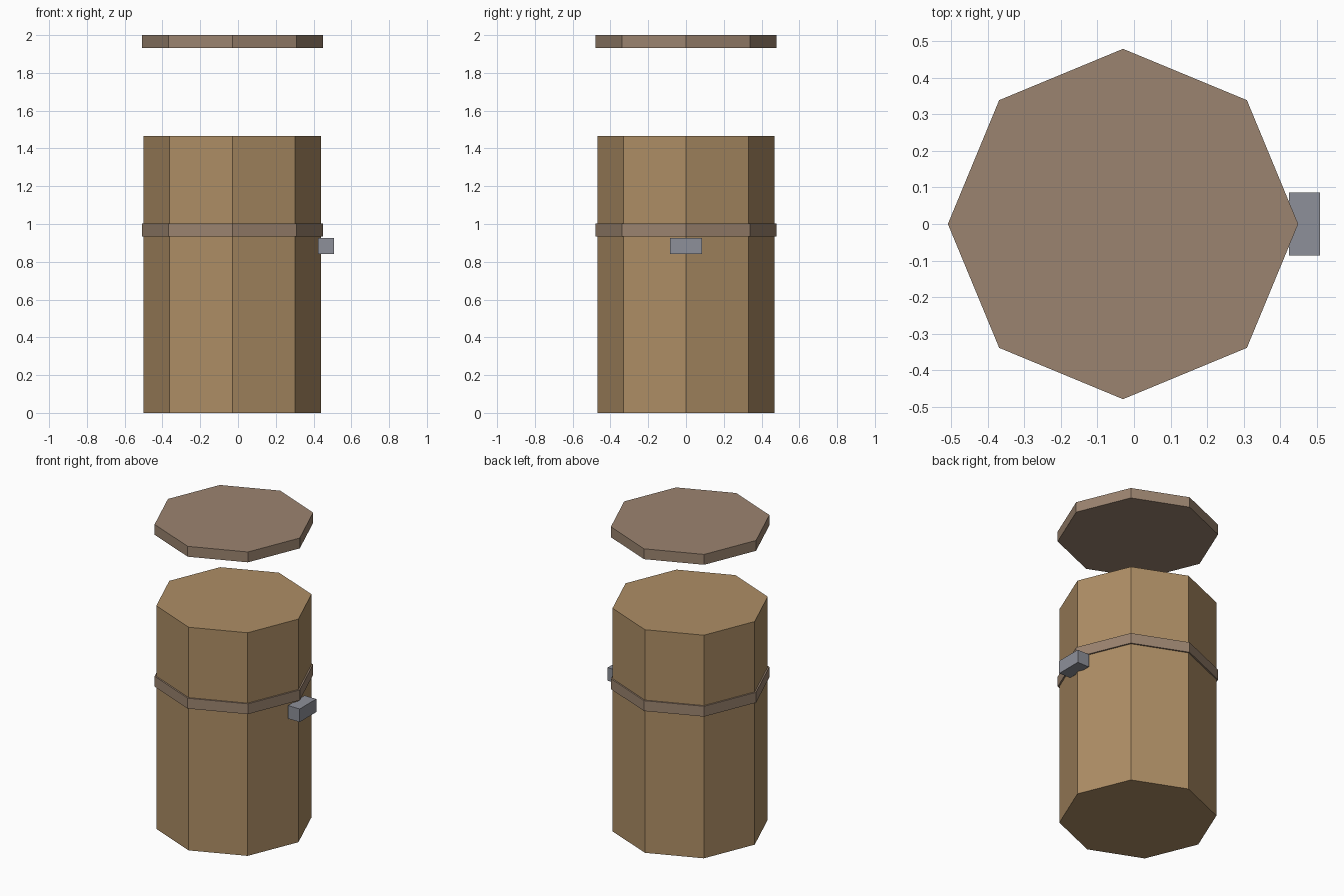
import bpy

if "Cube" in bpy.data.objects:
    bpy.data.objects.remove(bpy.data.objects["Cube"])

CX = -0.03  # axis of the octagonal barrel


def material(name, rgb):
    m = bpy.data.materials.new(name)
    m.diffuse_color = (*rgb, 1)
    m.use_nodes = True
    m.node_tree.nodes["Principled BSDF"].inputs["Base Color"].default_value = m.diffuse_color
    return m


wood = material("wood", (0.42, 0.27, 0.13))
dark_wood = material("dark_wood", (0.33, 0.23, 0.16))
metal = material("metal", (0.27, 0.28, 0.32))


def octagon(name, radius, z0, z1, mat):
    bpy.ops.mesh.primitive_cylinder_add(vertices=8, radius=radius, depth=z1 - z0,
                                        location=(CX, 0, (z0 + z1) / 2))
    ob = bpy.context.object
    ob.name = name
    ob.data.materials.append(mat)


# Barrel body, band around it and floating lid
octagon("barrel_body", 0.469, 0, 1.465, wood)
octagon("barrel_band", 0.479, 0.935, 1.003, dark_wood)
octagon("lid", 0.479, 1.932, 2.0, dark_wood)

# Latch block on the right side
bpy.ops.mesh.primitive_cube_add(size=1, location=(0.466, 0, 0.883))
latch = bpy.context.object
latch.name = "latch"
latch.scale = (0.085, 0.172, 0.086)
latch.data.materials.append(metal)
